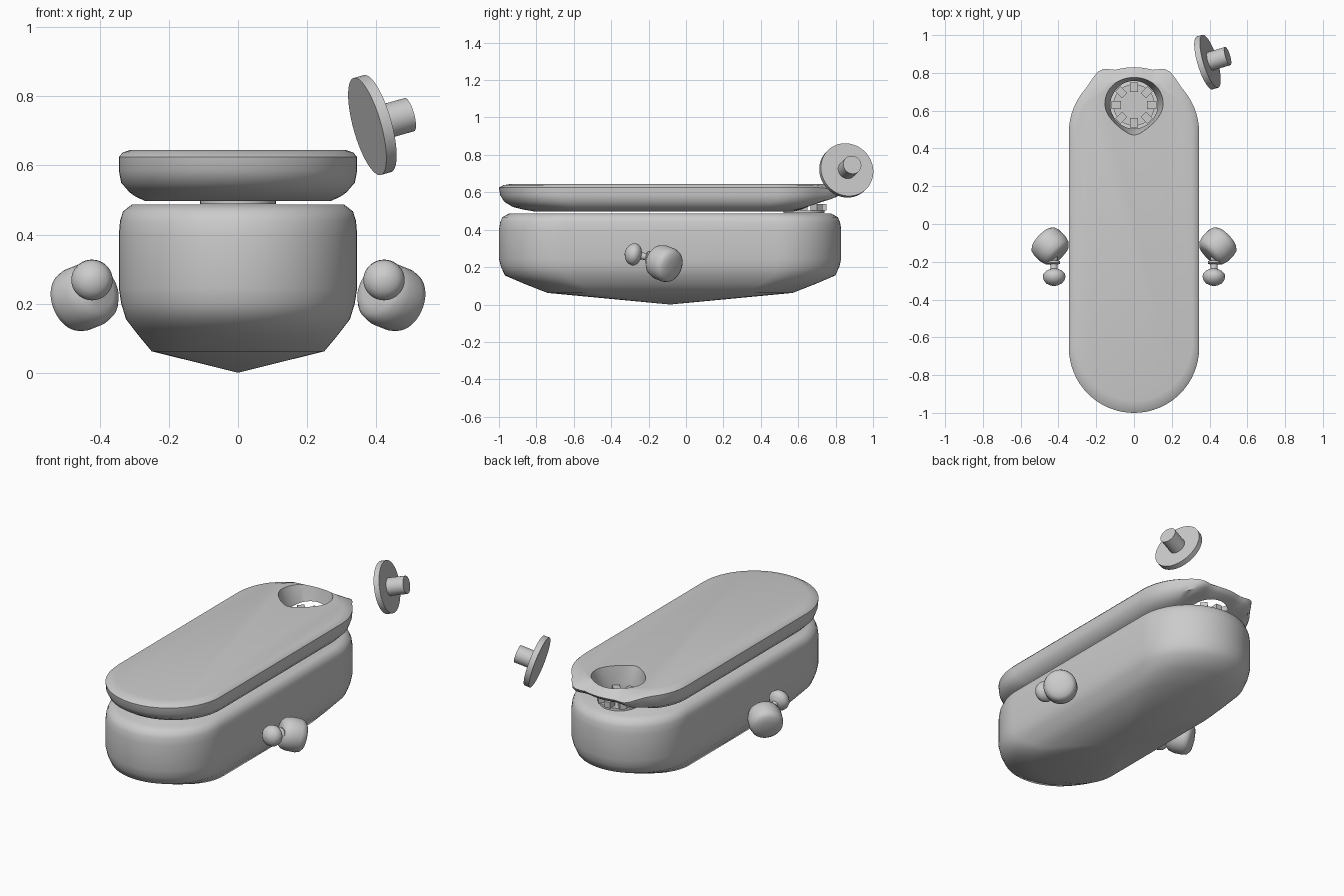
import bpy, bmesh
from math import pi, sin, cos, radians
from mathutils import Vector, Matrix

if "Cube" in bpy.data.objects:
    bpy.data.objects.remove(bpy.data.objects["Cube"])

CY = -0.085          # plan centre of body and lid
R, HALF = 0.345, 0.915


def finish(name, bm, angle=40):
    bmesh.ops.recalc_face_normals(bm, faces=bm.faces[:])
    me = bpy.data.meshes.new(name)
    bm.to_mesh(me)
    bm.free()
    ob = bpy.data.objects.new(name, me)
    bpy.context.scene.collection.objects.link(ob)
    if angle:
        smooth(ob, angle)
    return ob


def smooth(ob, angle):
    bpy.ops.object.select_all(action='DESELECT')
    ob.select_set(True)
    bpy.context.view_layer.objects.active = ob
    bpy.ops.object.shade_smooth_by_angle(angle=radians(angle))


def loft(rings, start_tip=None):
    """Skin a list of equal-length point rings and cap the ends."""
    bm = bmesh.new()
    vr = [[bm.verts.new(p) for p in ring] for ring in rings]
    n = len(vr[0])
    for a, b in zip(vr, vr[1:]):
        for i in range(n):
            j = (i + 1) % n
            bm.faces.new((a[i], a[j], b[j], b[i]))
    if start_tip:
        tip = bm.verts.new(start_tip)
        for i in range(n):
            bm.faces.new((tip, vr[0][(i + 1) % n], vr[0][i]))
    else:
        bm.faces.new(vr[0][::-1])
    bm.faces.new(vr[-1])
    return bm


def stadium(z, sx, sy, n=32):
    pts = []
    for end in (1, -1):
        for i in range(n + 1):
            a = pi * i / n + (0 if end > 0 else pi)
            x, y = R * cos(a), R * sin(a) + end * (HALF - R)
            pts.append((x * sx, CY + y * sy, z))
    return pts


def lathe(name, profile, loc, axis, n=40, angle=40):
    """Spin (radius, height) points around an axis starting at loc."""
    rings = [[(r * cos(2 * pi * i / n), r * sin(2 * pi * i / n), t)
              for i in range(n)] for r, t in profile]
    bm = loft(rings)
    rot = Vector(axis).to_track_quat('Z', 'Y').to_matrix().to_4x4()
    bm.transform(Matrix.Translation(loc) @ rot)
    return finish(name, bm, angle)


def step(t):
    t = max(0.0, min(1.0, t))
    return t * t * (3 - 2 * t)


# body: stadium tub with a shallow pointed underside
body = [(0.062, .725, .716), (0.11, .84, .85), (0.155, .94, .965), (0.2, .98, .988),
        (0.245, 1, 1), (0.40, 1, 1), (0.44, .99, .993), (0.467, .965, .98), (0.487, .89, .94)]
finish("body", loft([stadium(*p) for p in body], (0, CY, 0)), 60)

# lid: flat top, undercut rim, pinched spout at the back
lid_rings = [(0.497, .78, .79), (0.51, .86, .87), (0.522, .91, .92), (0.55, .98, .97),
             (0.585, 1, .993), (0.625, 1, 1), (0.638, .965, .975), (0.645, .90, .93)]
bm = loft([stadium(*p) for p in lid_rings])
for v in bm.verts:
    x, y, z = v.co
    if y > 0.5:
        t = step((y - 0.55) / 0.25) * step((0.27 - abs(x)) / 0.13)
        if z < 0.59:
            v.co.z += 0.6 * t * (0.59 - z)
        elif z < 0.642:
            v.co.z -= 0.025 * t
        # squared shoulders of the spout
        v.co.y += 0.035 * step(1 - abs(abs(x) - 0.18) / 0.09) * step((y - 0.68) / 0.08)
lid = finish("lid", bm, 0)


# teardrop funnel opening through the lid
def opening(z, k):
    pts = []
    for i in range(48):
        a = 2 * pi * i / 48
        cx, cy = 0.125 * cos(a), 0.63 + 0.125 * sin(a)
        s = sin(a)
        tx = 0.155 * cos(a) * (1 + 0.05 * s - (0.4 * s * s if s < 0 else 0))
        ty = 0.63 + (0.148 if s > 0 else 0.16) * s
        pts.append((cx + (tx - cx) * k, cy + (ty - cy) * k, z))
    return pts


cutter = finish("opening_cutter", loft([opening(0.47, 0), opening(0.55, 0),
                                        opening(0.635, 0.9), opening(0.67, 1.15)]), 0)
mod = lid.modifiers.new("opening", 'BOOLEAN')
mod.operation, mod.solver, mod.object = 'DIFFERENCE', 'EXACT', cutter
bpy.context.view_layer.objects.active = lid
bpy.ops.object.modifier_apply(modifier=mod.name)
bpy.data.objects.remove(cutter)
smooth(lid, 35)

# toothed socket in the opening
lathe("socket_base", [(0.11, 0), (0.11, 0.016)], (0, 0.63, 0.488), (0, 0, 1))
bm = bmesh.new()
for i in range(8):
    m = (Matrix.Translation((0, 0.63, 0.52)) @ Matrix.Rotation(i * pi / 4, 4, 'Z')
         @ Matrix.Translation((0.095, 0, 0)) @ Matrix.Diagonal((0.05, 0.04, 0.036, 1)))
    bmesh.ops.create_cube(bm, size=1, matrix=m)
finish("socket_teeth", bm, 30)

# side knobs, each with a mushroom-headed button
knob = [(0.045, -0.072), (0.07, -0.068), (0.086, -0.05), (0.094, -0.02), (0.094, 0.03),
        (0.088, 0.052), (0.072, 0.066), (0.04, 0.073), (0.008, 0.075)]
button = [(0.02, 0), (0.02, 0.025), (0.033, 0.03), (0.033, 0.04), (0.019, 0.046),
          (0.019, 0.07), (0.042, 0.08), (0.057, 0.096), (0.06, 0.112), (0.055, 0.13),
          (0.042, 0.146), (0.022, 0.156), (0.004, 0.16)]
for s, side in ((1, "right"), (-1, "left")):
    lathe(side + "_knob", knob, (s * 0.443, -0.118, 0.22), (s * 0.68, 0.66, -0.27), angle=50)
    lathe(side + "_button", button, (s * 0.425, -0.17, 0.247), (s * -0.02, -0.97, 0.19))

# loose plug: thin disc with a stem
axis = Vector((1, 0.3, 0.28)).normalized()
plug = [(0.146, -0.016), (0.146, 0.016), (0.05, 0.016), (0.05, 0.116)]
lathe("plug", plug, (0.389, 0.857, 0.717), axis, n=48)
